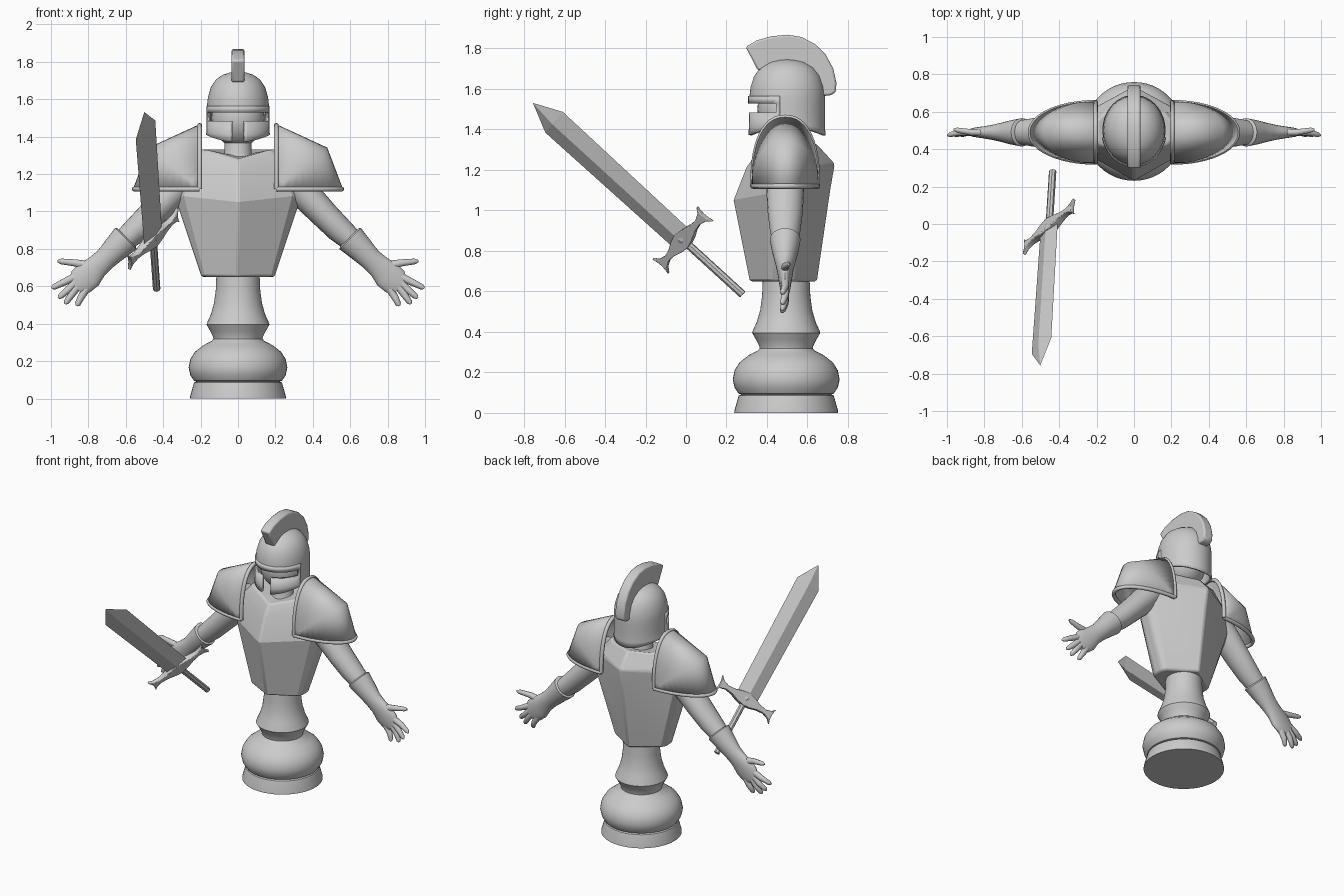
import bpy, bmesh
from math import sin, cos, pi, radians, copysign
from mathutils import Vector

if "Cube" in bpy.data.objects:
    bpy.data.objects.remove(bpy.data.objects["Cube"])

stone = bpy.data.materials.new("stone_grey")
stone.use_nodes = True
stone.diffuse_color = (0.6, 0.6, 0.6, 1)
stone.node_tree.nodes["Principled BSDF"].inputs["Base Color"].default_value = (0.6, 0.6, 0.6, 1)
CY = 0.495  # depth of the body axis


def finish(name, bm, smooth=35, thick=0, bevel=0):
    bmesh.ops.remove_doubles(bm, verts=bm.verts, dist=0.0002)
    bmesh.ops.recalc_face_normals(bm, faces=bm.faces)
    me = bpy.data.meshes.new(name)
    bm.to_mesh(me)
    bm.free()
    ob = bpy.data.objects.new(name, me)
    bpy.context.collection.objects.link(ob)
    me.materials.append(stone)
    if thick:
        mod = ob.modifiers.new("thickness", "SOLIDIFY")
        mod.thickness = thick
        mod.offset = 0
    if bevel:
        mod = ob.modifiers.new("bevel", "BEVEL")
        mod.width = bevel
        mod.segments = 2
        mod.limit_method = "ANGLE"
    bpy.ops.object.select_all(action="DESELECT")
    ob.select_set(True)
    bpy.context.view_layer.objects.active = ob
    if smooth:
        bpy.ops.object.shade_smooth_by_angle(angle=radians(smooth))


def loft(name, rings, closed=True, caps=True, skip=None, **kw):
    """Skin a list of equal point rings; skip(row, column) leaves holes."""
    bm = bmesh.new()
    rows = [[bm.verts.new(p) for p in ring] for ring in rings]
    n = len(rows[0])
    for i in range(len(rows) - 1):
        for j in range(n if closed else n - 1):
            if skip and skip(i, j):
                continue
            k = (j + 1) % n
            bm.faces.new((rows[i][j], rows[i][k], rows[i + 1][k], rows[i + 1][j]))
    if caps:
        bm.faces.new(rows[0])
        bm.faces.new(rows[-1])
    finish(name, bm, **kw)


def lathe(name, profile, n=48, **kw):
    loft(name, [[(r * cos(2 * pi * j / n), CY + r * sin(2 * pi * j / n), z)
                 for j in range(n)] for r, z in profile], **kw)


def limb(name, stations, n=16, **kw):
    """Elliptical tube; each station is centre, in-plane radius, depth radius."""
    rings = []
    for i, (c, a, b) in enumerate(stations):
        d = stations[min(i + 1, len(stations) - 1)][0] - stations[max(i - 1, 0)][0]
        side = Vector((-d.z, 0, d.x)).normalized()
        rings.append([c + side * a * cos(2 * pi * j / n) + Vector((0, b * sin(2 * pi * j / n), 0))
                      for j in range(n)])
    loft(name, rings, **kw)


def slab(name, outline, place, half, **kw):
    """Flat outline given thickness along its third axis."""
    loft(name, [[place(u, v, t) for u, v in outline] for t in (-half, half)], **kw)


# Turned pedestal
lathe("pedestal_foot", [(0.257, 0), (0.255, 0.015), (0.235, 0.085), (0.222, 0.092)])
lathe("pedestal_bulb", [(0.21, 0.088), (0.235, 0.095), (0.255, 0.125), (0.264, 0.165), (0.255, 0.21),
                        (0.23, 0.25), (0.185, 0.285), (0.14, 0.308), (0.132, 0.318)])
lathe("pedestal_stem", [(0.13, 0.31), (0.133, 0.33), (0.148, 0.36), (0.168, 0.395), (0.165, 0.406),
                        (0.145, 0.45), (0.128, 0.51), (0.119, 0.58), (0.115, 0.67)])

# Breastplate: half sections with ridges at front and back, mirrored, from waist to collar
sections = [
    [(0, 0.312, 0.65), (0.175, 0.405, 0.65), (0.195, 0.44, 0.65), (0.195, 0.5, 0.65), (0.175, 0.535, 0.65), (0, 0.65, 0.65)],
    [(0, 0.232, 1.05), (0.3, 0.4, 1.09), (0.335, 0.45, 1.07), (0.335, 0.52, 1.07), (0.3, 0.57, 1.08), (0, 0.715, 1.1)],
    [(0, 0.295, 1.21), (0.25, 0.41, 1.25), (0.29, 0.46, 1.23), (0.29, 0.54, 1.23), (0.25, 0.6, 1.23), (0, 0.738, 1.23)],
    [(0, 0.345, 1.28), (0.17, 0.42, 1.33), (0.2, 0.45, 1.335), (0.2, 0.55, 1.335), (0.15, 0.6, 1.335), (0, 0.645, 1.33)],
    [(0, 0.43, 1.295), (0.055, 0.45, 1.3), (0.07, 0.48, 1.305), (0.07, 0.52, 1.31), (0.05, 0.55, 1.31), (0, 0.565, 1.31)],
]
loft("breastplate", [s + [(-x, y, z) for x, y, z in s[-2:0:-1]] for s in sections], bevel=0.012, smooth=20)

# Neck and head inside the helmet
lathe("neck", [(0.085, 1.28), (0.072, 1.31), (0.07, 1.45)], n=32)
lathe("head", [(0.142 * sin(t * pi / 12) + 0.001, 1.5 - 0.155 * cos(t * pi / 12)) for t in range(13)], n=32)

# Helmet shell and raised visor frame, both with the T-shaped opening
N = 64
dome = [(1.0, 1.37), (0.98, 1.41), (0.98, 1.483), (0.98, 1.528), (0.98, 1.565), (0.95, 1.61),
        (0.86, 1.66), (0.7, 1.7), (0.48, 1.725), (0.25, 1.737), (0.002, 1.74)]


def helmet_ring(k, z, row, angles, off=0.0):
    lift = {0: 0.04, 1: 0.012}.get(row, 0)
    return [((0.162 * k + off) * sin(a), 0.5 - (0.183 * k + off) * cos(a), z + lift * sin(a) ** 2)
            for a in angles]


def opening(i, ang):
    eye = i == 2 and ang < 73
    gap = i < 2 and ang < 12
    return eye or gap


full = [2 * pi * j / N for j in range(N)]
loft("helmet", [helmet_ring(k, z, i, full) for i, (k, z) in enumerate(dome)], caps=False, thick=0.014,
     skip=lambda i, j: opening(i, min(j + 0.5, N - j - 0.5) * 360 / N))
front = [2 * pi * j / N for j in range(-14, 15)]
loft("visor_frame", [helmet_ring(k, z, i, front, 0.006) for i, (k, z) in enumerate(dome[:5])],
     closed=False, caps=False, thick=0.015,
     skip=lambda i, j: opening(i, abs(j - 13.5) * 360 / N))

# Crest
outer = [(0.295, 1.808), (0.35, 1.84), (0.42, 1.86), (0.5, 1.868), (0.57, 1.857), (0.64, 1.82),
         (0.69, 1.77), (0.728, 1.7), (0.743, 1.63), (0.74, 1.585), (0.715, 1.568), (0.67, 1.565)]
inner = [(0.64, 1.6), (0.62, 1.65), (0.57, 1.69), (0.5, 1.71), (0.42, 1.705), (0.355, 1.69)]
slab("helmet_crest", outer + inner, lambda u, v, t: (t, u, v), 0.035, bevel=0.01)


def rim(name, pts):
    """Raised border following a path."""
    cu = bpy.data.curves.new(name, "CURVE")
    cu.dimensions = "3D"
    cu.bevel_depth = 0.013
    cu.bevel_resolution = 2
    cu.use_fill_caps = True
    sp = cu.splines.new("POLY")
    sp.points.add(len(pts) - 1)
    for q, p in zip(sp.points, pts):
        q.co = (*p, 1)
    cu.materials.append(stone)
    bpy.context.collection.objects.link(bpy.data.objects.new(name, cu))


for side, s in (("left", 1), ("right", -1)):
    def P(x, z, y=0.49):
        return Vector((s * x, y, z))

    # Shoulder plate: three arches hinged on the lower inner corners
    arches = []
    for swing, reach, power in ((0, 0.34, 0.85), (51, 0.345, 0.9), (90, 0.35, 1)):
        w = radians(swing)
        arch = []
        for j in range(25):
            c, h = cos(pi * j / 24), reach * max(sin(pi * j / 24), 0) ** power
            arch.append(P(0.205 + h * sin(w), 1.12 + h * cos(w), 0.49 + copysign(0.16 * abs(c) ** power, c)))
        arches.append(arch)
    loft(side + "_shoulder_plate", arches, closed=False, caps=False, thick=0.012, smooth=50)
    rim(side + "_shoulder_inner_rim", arches[0])
    rim(side + "_shoulder_lower_rim", arches[2])

    # Arm, flared glove and fingers
    limb(side + "_arm", [(P(0.24, 1.22), 0.09, 0.095), (P(0.36, 1.09), 0.083, 0.093),
                         (P(0.46, 0.985), 0.075, 0.086), (P(0.54, 0.905), 0.071, 0.076),
                         (P(0.62, 0.835), 0.06, 0.062)], n=24)
    limb(side + "_glove", [(P(0.595, 0.86), 0.07, 0.066), (P(0.6, 0.855), 0.081, 0.076),
                           (P(0.65, 0.805), 0.071, 0.066), (P(0.71, 0.745), 0.06, 0.05),
                           (P(0.755, 0.705), 0.063, 0.04), (P(0.8, 0.66), 0.078, 0.032),
                           (P(0.84, 0.625), 0.075, 0.026), (P(0.87, 0.6), 0.052, 0.018)], n=24)
    fingers = {"index": ((0.86, 0.655), (0.93, 0.622), (0.997, 0.59)),
               "middle": ((0.86, 0.63), (0.91, 0.58), (0.96, 0.537)),
               "ring": ((0.85, 0.61), (0.89, 0.555), (0.925, 0.505)),
               "little": ((0.81, 0.59), (0.84, 0.54), (0.862, 0.495)),
               "thumb": ((0.77, 0.7), (0.87, 0.725), (0.965, 0.735))}
    for fname, (a, b, c) in fingers.items():
        tip_y = 0.505 if fname == "thumb" else 0.475
        end = P(*c, tip_y)
        mid = P(*b)
        fat = 0.032 if fname == "thumb" else 0.023
        limb(f"{side}_{fname}_finger", [(P(*a), fat, 0.02), (mid, 0.019, 0.018),
                                        (mid.lerp(end, 0.8), 0.015, 0.014), (end, 0.006, 0.006)], n=10, smooth=60)

# Sword: local axes along the blade, across it and through it
pommel = Vector((-0.435, 0.28, 0.585))
along = Vector((-0.066, -1.035, 0.945))
length = along.length
along.normalize()
across = Vector((0.285, 0.25, 0.265))
across = (across - along * across.dot(along)).normalized()
through = along.cross(across)


def S(u, v, t):
    return pommel + along * u + across * v + through * t


def sword_ring(u, a, b, n):
    return [S(u, a * cos(2 * pi * j / n), b * sin(2 * pi * j / n)) for j in range(n)]


loft("sword_blade", [sword_ring(u, h, k, 4) for u, h, k in
                     ((0.4, 0.076, 0.022), (0.9 * length, 0.085, 0.022), (length, 0.001, 0.001))], smooth=0)
loft("sword_grip", [sword_ring(u, 0.02, 0.02, 8) for u in (0, 0.42)], smooth=0)
quarter = [(0.045, 0), (0.036, 0.05), (0.02, 0.1), (0.015, 0.15), (0.028, 0.19), (0.054, 0.215)]
upper = quarter + [(0.028, 0.206), (0, 0.203), (-0.028, 0.206)] + [(-u, v) for u, v in quarter[::-1]]
guard = upper + [(u, -v) for u, v in upper[-2:0:-1]]
slab("sword_guard", guard, lambda u, v, t: S(0.4 + u, v, t * (1 - 2.8 * abs(v))), 0.028, bevel=0.004)
